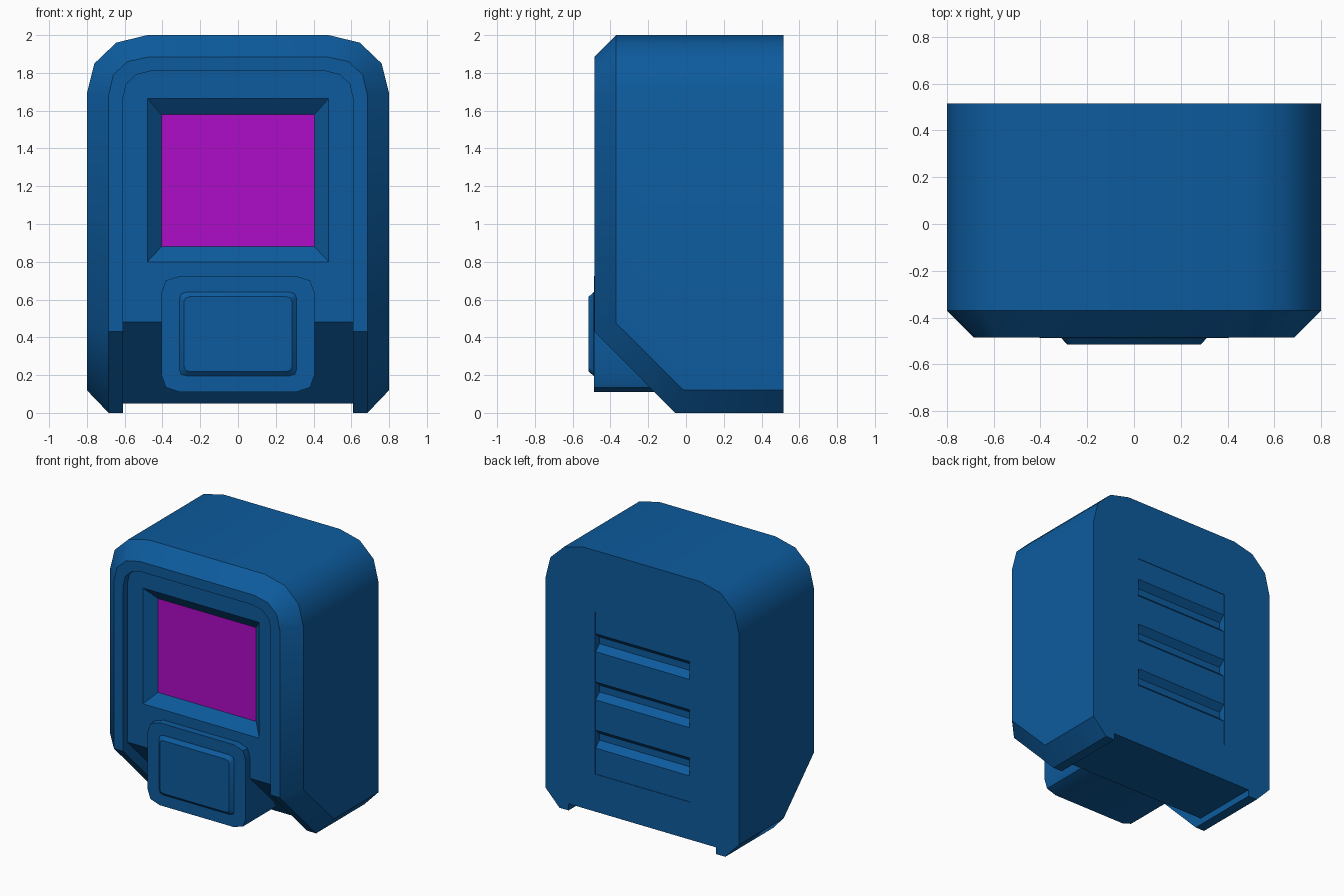
import bpy, bmesh
from math import radians

if "Cube" in bpy.data.objects:
    bpy.data.objects.remove(bpy.data.objects["Cube"])


def material(name, color):
    m = bpy.data.materials.new(name)
    m.diffuse_color = color
    m.use_nodes = True
    m.node_tree.nodes["Principled BSDF"].inputs["Base Color"].default_value = m.diffuse_color
    return m


BLUE = material("blue_plastic", (0.004, 0.105, 0.34, 1))
PURPLE = material("purple_screen", (0.43, 0.004, 0.58, 1))


def hull(name, half_points):
    """Convex solid from points on the +x side, mirrored across x = 0."""
    bm = bmesh.new()
    for x, y, z in half_points:
        bm.verts.new((x, y, z))
        bm.verts.new((-x, y, z))
    bmesh.ops.convex_hull(bm, input=bm.verts)
    bmesh.ops.dissolve_limit(bm, angle_limit=0.01, verts=bm.verts, edges=bm.edges)
    bmesh.ops.recalc_face_normals(bm, faces=bm.faces)
    me = bpy.data.meshes.new(name)
    bm.to_mesh(me)
    bm.free()
    ob = bpy.data.objects.new(name, me)
    bpy.context.collection.objects.link(ob)
    me.materials.append(BLUE)
    return ob


def activate(ob):
    bpy.ops.object.select_all(action='DESELECT')
    ob.select_set(True)
    bpy.context.view_layer.objects.active = ob


def cut(target, cutter):
    mod = target.modifiers.new("cut", 'BOOLEAN')
    mod.operation = 'DIFFERENCE'
    mod.solver = 'EXACT'
    mod.object = cutter
    activate(target)
    bpy.ops.object.modifier_apply(modifier=mod.name)
    bpy.data.objects.remove(cutter)


def at_y(y, profile):
    return [(x, y, z) for x, z in profile]


def rect(x, z0, z1):
    return [(x, z0), (x, z1)]


def rounded(x, z0, z1, r):
    """Half of a rectangle with softened corners."""
    corner = [(0, r), (0.25 * r, 0.28 * r), (r * 1.1, 0)]
    return ([(x - a, z0 + b) for a, b in corner] +
            [(x - a, z1 - b) for a, b in corner])


# Main housing: bevelled front edge, slanted lower front
outer_top = [(0.8, 1.69), (0.76, 1.85), (0.645, 1.96), (0.48, 2.0)]
inner_top = [(0.685, 1.68), (0.66, 1.79), (0.585, 1.86), (0.47, 1.885)]
housing = hull("housing",
               at_y(-0.485, inner_top + [(0.685, 0.43)]) +
               at_y(-0.37, outer_top + [(0.8, 0.475)]) +
               at_y(0.515, outer_top + [(0.8, 0.12), (0.685, 0)]) +
               [(0.8, -0.012, 0.12), (0.685, -0.057, 0)])

# Recess running down the front, the slant and the underside
panel = [(0.61, 1.66), (0.592, 1.74), (0.54, 1.79), (0.46, 1.81), (0.61, -1)]
recess = hull("recess_cutter", at_y(-1, panel) + at_y(1, panel))
side = [(-0.435, 3), (-0.435, 0.48), (-0.005, 0.05), (2, 0.05), (2, 3)]
cut(recess, hull("recess_core", [(1, y, z) for y, z in side]))
cut(housing, recess)

# Sloped screen surround
cut(housing, hull("surround_cutter",
                  at_y(-0.505, rect(0.555, 0.72, 1.75)) +
                  at_y(-0.365, rect(0.405, 0.88, 1.58))))

# Back vent panel with three grooves
cut(housing, hull("vent_panel_cutter",
                  at_y(0.511, rect(0.39, 0.33, 1.54)) +
                  at_y(0.7, rect(0.39, 0.33, 1.54))))
for i in range(3):
    z = 0.59 + 0.36 * i
    cut(housing, hull("groove_cutter",
                      at_y(0.465, rect(0.389, z - 0.025, z + 0.025)) +
                      at_y(0.511, rect(0.389, z - 0.067, z + 0.067)) +
                      at_y(0.6, rect(0.389, z - 0.067, z + 0.067))))

# Button block and raised button
block_shape = rounded(0.405, 0.11, 0.725, 0.09)
block = hull("button_block", at_y(-0.487, block_shape) + at_y(0.0, block_shape))
base = rounded(0.31, 0.195, 0.64, 0.035)
button = hull("button", at_y(-0.47, base) + at_y(-0.489, base) +
              at_y(-0.515, rounded(0.285, 0.22, 0.615, 0.025)))

# Screen
screen = hull("screen", at_y(-0.367, rect(0.405, 0.88, 1.58)) +
              at_y(-0.35, rect(0.405, 0.88, 1.58)))
screen.data.materials[0] = PURPLE

for ob in (housing, block, button, screen):
    activate(ob)
    bpy.ops.object.shade_smooth_by_angle(angle=radians(36))
